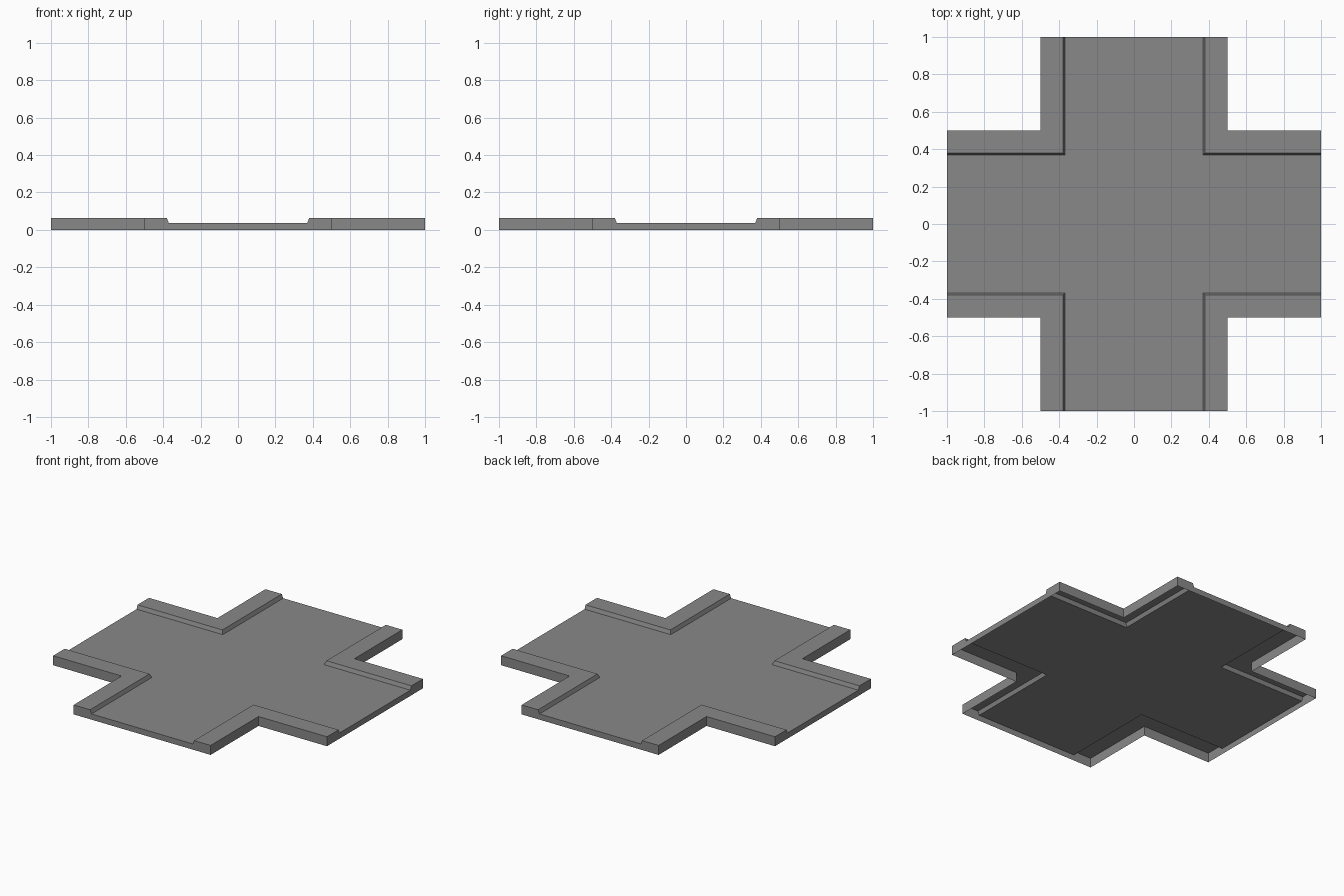
import bpy, bmesh, math
from mathutils import Matrix, Vector

if "Cube" in bpy.data.objects:
    bpy.data.objects.remove(bpy.data.objects["Cube"])

TOP, ROAD = 0.0625, 0.0375      # kerb and road heights
KERB, INNER = 0.38, 0.37        # top and foot of the sloped kerb edge

grey = bpy.data.materials.new("stone grey")
grey.diffuse_color = (0.25, 0.25, 0.25, 1)
grey.use_nodes = True
grey.node_tree.nodes["Principled BSDF"].inputs["Base Color"].default_value = grey.diffuse_color


def build(name, polygons):
    """Open shell made from one quarter's polygons, repeated four times around z."""
    bm = bmesh.new()
    for k in range(4):
        turn = Matrix.Rotation(k * math.pi / 2, 3, 'Z')
        for poly in polygons:
            bm.faces.new([bm.verts.new(turn @ Vector(p)) for p in poly])
    bmesh.ops.remove_doubles(bm, verts=bm.verts[:], dist=1e-4)
    mesh = bpy.data.meshes.new(name)
    bm.to_mesh(mesh)
    bm.free()
    mesh.materials.append(grey)
    bpy.context.collection.objects.link(bpy.data.objects.new(name, mesh))


a, b, t, r = INNER, KERB, TOP, ROAD

# Road surface: centre square quarter and one arm
build("road_surface", [
    [(0, 0, r), (a, -a, r), (a, a, r)],
    [(a, -a, r), (1, -a, r), (1, a, r), (a, a, r)],
])

# L-shaped kerbs: flat top, two sloped inner edges, two outer walls
build("corner_kerbs", [
    [(b, b, t), (1, b, t), (1, .5, t), (.5, .5, t), (.5, 1, t), (b, 1, t)],
    [(a, a, r), (1, a, r), (1, b, t), (b, b, t)],
    [(a, a, r), (b, b, t), (b, 1, t), (a, 1, r)],
    [(1, .5, 0), (.5, .5, 0), (.5, .5, t), (1, .5, t)],
    [(.5, .5, 0), (.5, 1, 0), (.5, 1, t), (.5, .5, t)],
])

# End walls closing each arm; the underside stays open
build("arm_ends", [
    [(1, y, z) for y, z in ((-.5, 0), (.5, 0), (.5, t), (b, t),
                            (a, r), (-a, r), (-b, t), (-.5, t))],
])
